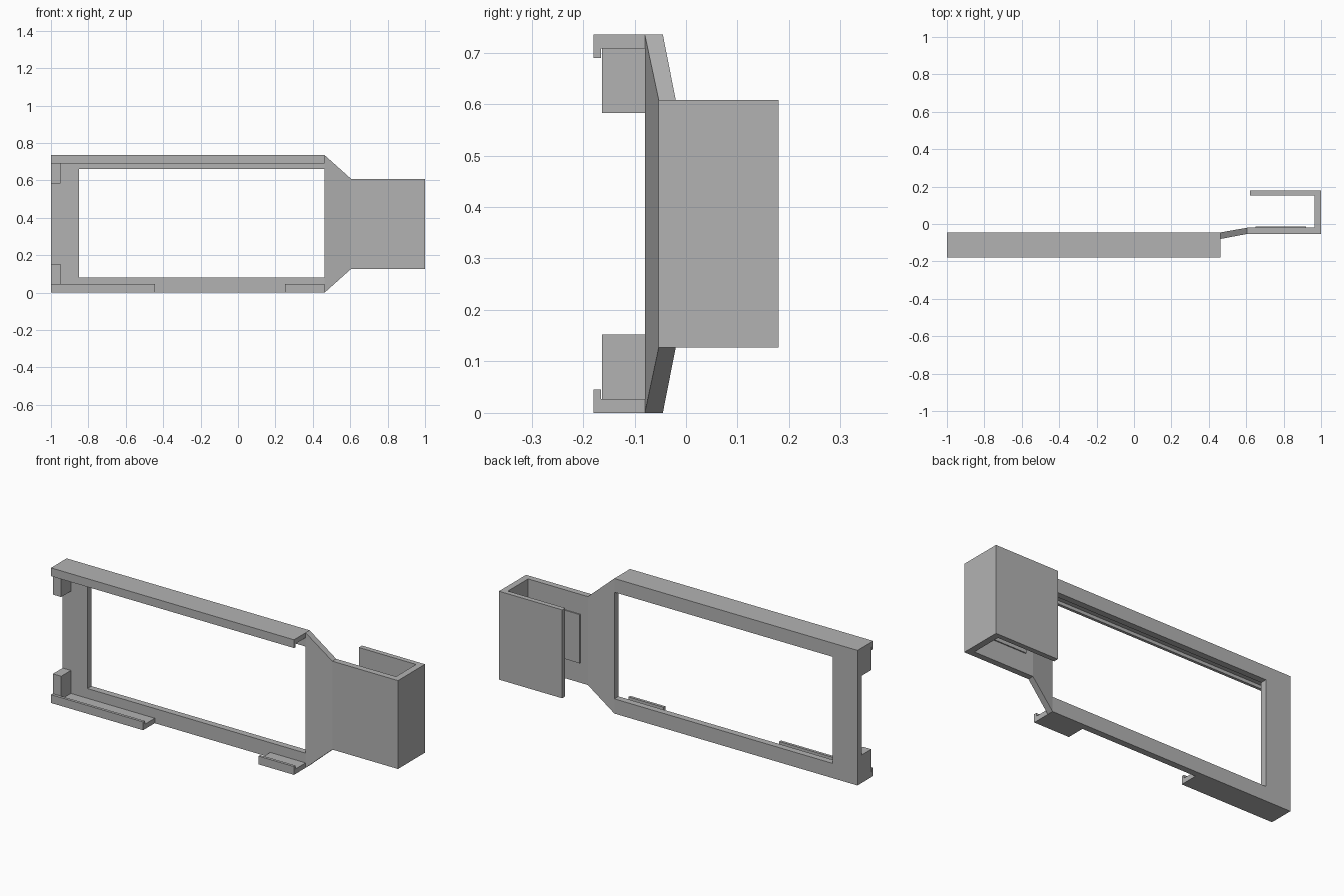
import bpy, bmesh
from mathutils import Vector

cube = bpy.data.objects.get("Cube")
if cube:
    bpy.data.objects.remove(cube, do_unlink=True)

grey = bpy.data.materials.new("plain grey")
grey.use_nodes = True
colour = (0.45, 0.45, 0.45, 1)
grey.diffuse_color = colour
grey.node_tree.nodes["Principled BSDF"].inputs["Base Color"].default_value = colour

TOP = 0.735          # overall height
FRONT, BACK = -0.08, -0.045   # frame plate faces
NECK = 0.463         # where the frame meets the taper


def finish(name, bm):
    bmesh.ops.recalc_face_normals(bm, faces=bm.faces)
    mesh = bpy.data.meshes.new(name)
    bm.to_mesh(mesh)
    bm.free()
    mesh.materials.append(grey)
    obj = bpy.data.objects.new(name, mesh)
    bpy.context.collection.objects.link(obj)
    return obj


def extrude(name, profile, axis, start, end):
    """Extrude a 2D profile along axis; profile holds the other two coordinates in order."""
    bm = bmesh.new()
    verts = []
    for p in profile:
        co = list(p)
        co.insert(axis, start)
        verts.append(bm.verts.new(co))
    face = bm.faces.new(verts)
    step = Vector((0, 0, 0))
    step[axis] = end - start
    new = bmesh.ops.extrude_face_region(bm, geom=[face])["geom"]
    bmesh.ops.translate(bm, vec=step, verts=[v for v in new if isinstance(v, bmesh.types.BMVert)])
    return finish(name, bm)


def rect(a0, a1, b0, b1):
    return [(a0, b0), (a1, b0), (a1, b1), (a0, b1)]


# Open frame plate, closed on its free side by the taper
extrude("frame", [(-1, 0), (NECK, 0), (NECK, 0.08), (-0.85, 0.08),
                  (-0.85, 0.66), (NECK, 0.66), (NECK, TOP), (-1, TOP)], 1, FRONT, BACK)

# Taper stepping back from the frame to the clip
bm = bmesh.new()
for x, y0, y1, z0, z1 in ((NECK, FRONT, BACK, 0, TOP), (0.605, -0.053, -0.02, 0.127, 0.608)):
    for y, z in rect(y0, y1, z0, z1):
        bm.verts.new((x, y, z))
bmesh.ops.convex_hull(bm, input=bm.verts)
bmesh.ops.dissolve_limit(bm, angle_limit=0.01, verts=bm.verts, edges=bm.edges)
finish("taper", bm)

# Hooked rails: L profile, mirrored for the top
hook = [(FRONT, 0), (-0.18, 0), (-0.18, 0.045), (-0.165, 0.045), (-0.165, 0.027), (FRONT, 0.027)]
top_hook = [(y, TOP - z) for y, z in hook]
extrude("top_rail", top_hook, 0, -1, NECK)
extrude("bottom_rail_long", hook, 0, -1, -0.445)
extrude("bottom_rail_short", hook, 0, 0.25, NECK)

# Corner stops
stop = rect(-0.163, FRONT, 0.027, 0.152)
extrude("lower_stop", stop, 0, -1, -0.95)
extrude("upper_stop", [(y, TOP - z) for y, z in stop], 0, -1, -0.95)

# Wrap-around clip
extrude("clip", [(0.605, -0.053), (1, -0.053), (1, 0.18), (0.62, 0.18),
                 (0.62, 0.153), (0.965, 0.153), (0.965, -0.02), (0.605, -0.02)], 2, 0.127, 0.608)

# Thin pad inside the clip
extrude("clip_pad", rect(0.65, 0.92, 0.235, 0.5), 1, -0.02, -0.014)
